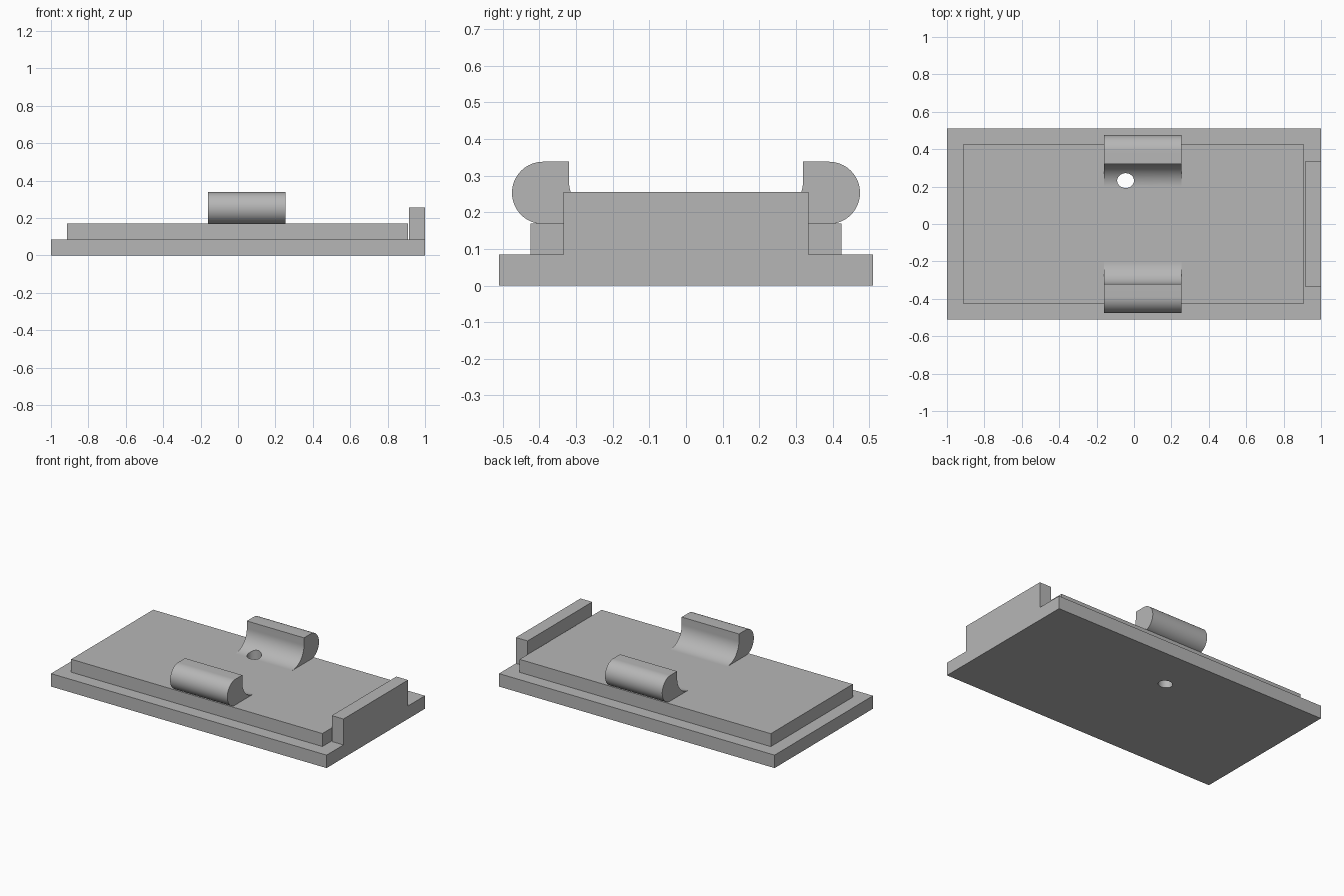
import bpy
import bmesh
from math import sin, cos, pi, radians
from mathutils import Matrix

cube = bpy.data.objects.get("Cube")
if cube:
    bpy.data.objects.remove(cube, do_unlink=True)

grey = bpy.data.materials.new("plain_grey")
grey.use_nodes = True
grey.diffuse_color = (0.47, 0.47, 0.47, 1)
grey.node_tree.nodes["Principled BSDF"].inputs["Base Color"].default_value = grey.diffuse_color


def add_object(name, bm):
    bmesh.ops.recalc_face_normals(bm, faces=bm.faces)
    mesh = bpy.data.meshes.new(name)
    bm.to_mesh(mesh)
    bm.free()
    mesh.materials.append(grey)
    obj = bpy.data.objects.new(name, mesh)
    bpy.context.collection.objects.link(obj)
    return obj


def box(name, xs, ys, zs):
    bm = bmesh.new()
    bmesh.ops.create_cube(bm, size=1)
    for v in bm.verts:
        v.co = [lo + (c + 0.5) * (hi - lo) for c, (lo, hi) in zip(v.co, (xs, ys, zs))]
    return add_object(name, bm)


def activate(obj):
    bpy.ops.object.select_all(action="DESELECT")
    obj.select_set(True)
    bpy.context.view_layer.objects.active = obj


def arc(cy, cz, r, start, end, steps):
    angles = [radians(start + (end - start) * i / steps) for i in range(steps + 1)]
    return [(cy + r * cos(a), cz + r * sin(a)) for a in angles]


# Clip: rounded outside, flat top, hollow inside flowing into the plate
def clip(name, side):
    profile = arc(0.39, 0.253, 0.085, -90, 90, 32) + [(0.32, 0.338)]
    profile += arc(0.2, 0.29, 0.12, 0, -90, 24) + [(0.2, 0.165)]
    bm = bmesh.new()
    face = bm.faces.new([bm.verts.new((-0.16, side * y, z)) for y, z in profile])
    moved = bmesh.ops.extrude_face_region(bm, geom=[face])["geom"]
    verts = [g for g in moved if isinstance(g, bmesh.types.BMVert)]
    bmesh.ops.translate(bm, verts=verts, vec=(0.415, 0, 0))
    return add_object(name, bm)


# Stepped plate and end stop
base = box("base_plate", (-1, 1), (-0.51, 0.51), (0, 0.085))
raised = box("raised_plate", (-0.913, 0.91), (-0.425, 0.425), (0.085, 0.17))
box("end_stop", (0.915, 1), (-0.335, 0.335), (0.085, 0.255))
front_clip = clip("front_clip", -1)
back_clip = clip("back_clip", 1)

# Drilled hole through plates and foot of the back clip
bm = bmesh.new()
bmesh.ops.create_cone(bm, cap_ends=True, segments=48, radius1=0.045, radius2=0.045, depth=1,
                      matrix=Matrix.Translation((-0.045, 0.232, 0)) @ Matrix.Diagonal((1, 0.88, 1, 1)))
cutter = add_object("hole_cutter", bm)
cutter.hide_render = True
for part in (base, raised, back_clip):
    activate(part)
    mod = part.modifiers.new("hole", "BOOLEAN")
    mod.object = cutter
    mod.operation = "DIFFERENCE"
    mod.solver = "EXACT"
    bpy.ops.object.modifier_apply(modifier=mod.name)
bpy.data.objects.remove(cutter, do_unlink=True)

# Smooth the curved surfaces, keep crisp edges
for part in (base, raised, front_clip, back_clip):
    activate(part)
    bpy.ops.object.shade_smooth_by_angle(angle=radians(30))
